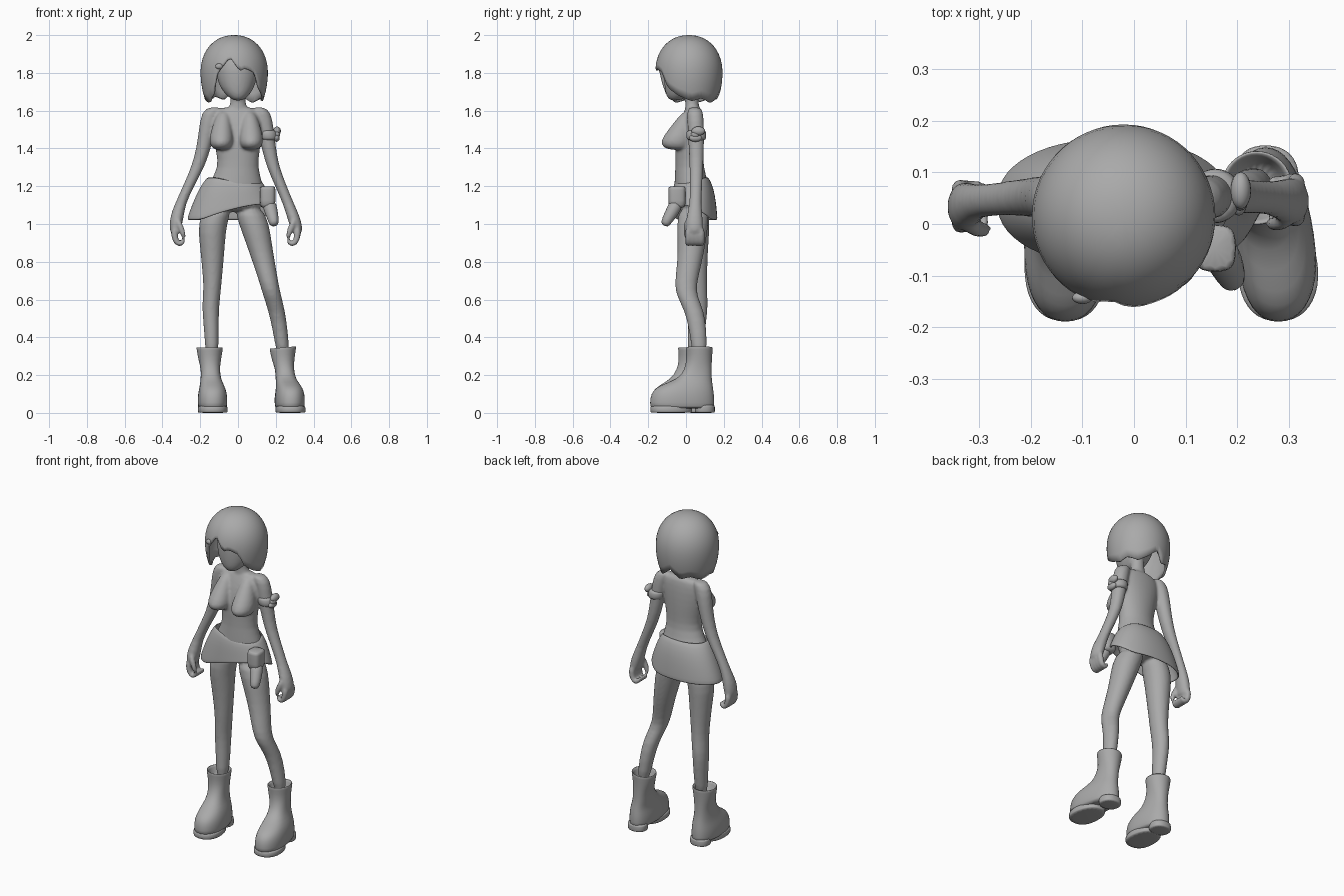
import bpy, bmesh, math
from mathutils import Vector

grey = bpy.data.materials.new("plain_grey")
grey.diffuse_color = (0.4, 0.4, 0.4, 1)


def skin(name, rings, cap_start=True, cap_end=True, levels=1, thick=0):
    """Bridge equal rings of points into one smooth part."""
    bm = bmesh.new()
    loops = [[bm.verts.new(p) for p in r] for r in rings]
    n = len(loops[0])
    for a, b in zip(loops, loops[1:]):
        for i in range(n):
            j = (i + 1) % n
            bm.faces.new((a[i], a[j], b[j], b[i]))
    if cap_start:
        bm.faces.new(loops[0][::-1])
    if cap_end:
        bm.faces.new(loops[-1])
    bmesh.ops.recalc_face_normals(bm, faces=bm.faces)
    if not (cap_start and cap_end):      # open parts: make sure normals face out
        mid = sum((v.co for v in bm.verts), Vector()) / len(bm.verts)
        if sum(f.normal.dot(f.calc_center_median() - mid) for f in bm.faces) < 0:
            bmesh.ops.reverse_faces(bm, faces=bm.faces)
    me = bpy.data.meshes.new(name)
    bm.to_mesh(me)
    bm.free()
    me.shade_smooth()
    me.materials.append(grey)
    ob = bpy.data.objects.new(name, me)
    bpy.context.collection.objects.link(ob)
    if thick:
        s = ob.modifiers.new("thickness", 'SOLIDIFY')
        s.thickness = thick
        s.offset = -1
    if levels:
        ob.modifiers.new("smooth", 'SUBSURF').levels = levels
        ob.modifiers["smooth"].render_levels = levels
    return ob


def oval(x, y, z, rx, ry, sx=0, sy=0, n=18, power=1.0):
    """Level oval ring; sx and sy tilt it, power below 1 squares it."""
    pts = []
    for i in range(n):
        a = 2 * math.pi * i / n
        c, s = math.cos(a), math.sin(a)
        dx = rx * 1.02 * math.copysign(abs(c) ** power, c)
        dy = ry * 1.02 * math.copysign(abs(s) ** power, s)
        pts.append((x + dx, y + dy, z + sx * dx + sy * dy))
    return pts


def loft(name, specs, **kw):
    return skin(name, [oval(*s) for s in specs], **kw)


def tube(name, pts, radii, n=8):
    """Tube with its rings square to the path."""
    pts = [Vector(p) for p in pts]
    rings = []
    for i, (p, r) in enumerate(zip(pts, radii)):
        d = pts[min(i + 1, len(pts) - 1)] - pts[max(i - 1, 0)]
        side = d.cross(Vector((0, 1, 0))).normalized()
        up = d.cross(side).normalized()
        rings.append([p + r * (math.cos(2 * math.pi * k / n) * side + math.sin(2 * math.pi * k / n) * up)
                      for k in range(n)])
    return skin(name, rings)


def ball(name, loc, scale):
    bpy.ops.mesh.primitive_uv_sphere_add(segments=16, ring_count=10, radius=1, location=loc)
    ob = bpy.context.object
    ob.name = name
    ob.scale = scale
    ob.data.shade_smooth()
    ob.data.materials.append(grey)


body = []      # parts melted into one skin at the end

# Head and neck
body.append(loft("head", [
    (0, -.06, 1.652, .022, .022), (0, -.045, 1.675, .055, .06), (-.005, -.025, 1.72, .09, .088),
    (-.005, -.008, 1.78, .108, .108), (-.005, 0, 1.85, .118, .115), (-.005, 0, 1.92, .07, .07)]))
body.append(loft("neck", [(0, .03, 1.74, .04, .04), (0, .03, 1.66, .038, .034), (0, .033, 1.62, .043, .036),
                          (0, .035, 1.57, .08, .045)]))

# Bobbed hair: a dome whose hem height follows the angle from the front
HEM = [(-180, 1.71), (-160, 1.655), (-140, 1.675), (-115, 1.645), (-90, 1.66), (-62, 1.64), (-42, 1.69),
       (-30, 1.80), (-8, 1.885), (10, 1.81), (20, 1.825), (38, 1.80), (50, 1.72), (70, 1.68), (95, 1.65),
       (115, 1.665), (140, 1.64), (160, 1.665), (180, 1.71)]


def hem(deg):
    for (a, za), (b, zb) in zip(HEM, HEM[1:]):
        if a <= deg <= b:
            return za + (zb - za) * (deg - a) / (b - a)


def dome_radius(z):
    if z > 1.80:
        return .178 * max(0, 1 - ((z - 1.80) / .20) ** 2.15) ** (1 / 2.15)
    return .178 - .026 * ((1.80 - z) / .15) ** 2


N = 60
hair_rings = []
for k in range(15):
    t = .03 + .97 * k / 14
    ring = []
    for i in range(N):
        deg = -180 + 360 * i / N
        a = math.radians(deg)
        z = 2.0 - (2.0 - hem(deg)) * t ** 1.9
        r = dome_radius(z)
        ring.append((-.02 + r * math.sin(a), .015 - r * math.cos(a), z))
    hair_rings.append(ring)
skin("hair", hair_rings, cap_end=False, levels=0, thick=.012)
ball("hair_clip", (-.10, -.143, 1.835), (.02, .012, .015))

# Torso
body.append(loft("torso", [
    (-.005, .037, 1.62, .06, .036), (-.005, .04, 1.605, .13, .046), (-.005, .03, 1.54, .143, .064),
    (-.005, .02, 1.45, .127, .075), (0, .018, 1.38, .114, .075), (0, .018, 1.30, .103, .073),
    (-.01, .028, 1.22, .14, .09), (-.025, .04, 1.12, .165, .1), (-.02, .04, 1.06, .13, .085)]))
for side, cx in (("left", -.088), ("right", .07)):
    body.append(loft("bust_" + side, [
        (cx * .85, .018, 1.605, .028, .03), (cx * .95, -.012, 1.53, .048, .057),
        (cx, -.042, 1.46, .064, .082), (cx, -.052, 1.42, .062, .085), (cx, -.04, 1.39, .04, .058)]))


# Flared skirt: the hem is raised only at the front right
def skirt_ring(x, y, z, rx, ry, lift):
    out = []
    for px, py, pz in oval(x, y, z, rx, ry, 0, 0, 28, .92):
        d = .75 * (px - x) / rx - .65 * (py - y) / ry
        out.append((px, py, pz + lift * max(0, d)))
    return out


skin("skirt", [skirt_ring(-.018, .03, 1.25, .142, .087, -.03), skirt_ring(-.026, .038, 1.195, .174, .106, -.01),
               skirt_ring(-.034, .042, 1.11, .203, .116, .03), skirt_ring(-.04, .043, 1.04, .223, .121, .07),
               skirt_ring(-.04, .043, 1.022, .225, .122, .08)], cap_start=False, cap_end=False, thick=.01)

# Hip pouch with a hanging holster
skin("pouch", [oval(.157, -.047, z, .041, .046, 0, 0, 12, .6) for z in (1.20, 1.19, 1.12, 1.08)])
tube("holster", [(.16, -.045, 1.12), (.175, -.07, 1.07), (.188, -.1, 1.02), (.193, -.117, .99)],
     [.042, .037, .031, .022], 10)

# Arms: x, y, z and the two radii down from the shoulder
ARMS = {
    "left": [(-.12, .045, 1.62, .03, .03), (-.144, .045, 1.595, .05, .045), (-.163, .05, 1.5, .044, .045),
             (-.182, .052, 1.4, .038, .04), (-.212, .052, 1.3, .035, .036), (-.263, .048, 1.2, .029, .032),
             (-.308, .045, 1.1, .029, .031), (-.323, .036, 1.04, .036, .045), (-.332, .033, .98, .032, .048),
             (-.332, .033, .945, .024, .042)],
    "right": [(.105, .045, 1.62, .03, .03), (.128, .048, 1.595, .047, .044), (.148, .053, 1.5, .042, .043),
              (.163, .055, 1.4, .038, .04), (.185, .055, 1.3, .033, .036), (.228, .053, 1.2, .031, .032),
              (.27, .05, 1.1, .029, .031), (.293, .045, 1.04, .035, .043), (.31, .045, .98, .032, .046),
              (.314, .045, .945, .024, .041)],
}
for side, rings in ARMS.items():
    body.append(loft("arm_" + side, rings))
    hx, hy = rings[-2][:2]
    m = -1 if hx > 0 else 1          # towards the body
    for f in range(4):               # curled fingers
        y = hy - .033 + .023 * f
        body.append(tube(f"finger_{side}_{f}", [
            (hx - .004 * m, y, .985), (hx - .006 * m, y, .93), (hx + .012 * m, y, .892),
            (hx + .037 * m, y, .892), (hx + .046 * m, y, .925)], [.021, .02, .019, .016, .012]))
    body.append(tube("thumb_" + side, [
        (hx + .008 * m, hy - .03, 1.03), (hx + .028 * m, hy - .045, .985),
        (hx + .043 * m, hy - .045, .945), (hx + .046 * m, hy - .04, .92)], [.018, .018, .016, .011]))

# Arm ribbon with a bow
loft("arm_ribbon", [(.153, .054, 1.50, .043, .046), (.156, .054, 1.485, .05, .053),
                    (.16, .055, 1.455, .05, .053), (.163, .055, 1.44, .042, .045)])
ball("bow_knot", (.205, .05, 1.475), (.018, .024, .022))
ball("bow_loop_top", (.207, .065, 1.492), (.02, .036, .024))
ball("bow_loop_bottom", (.203, .05, 1.455), (.018, .034, .02))

# Legs
body.append(loft("leg_left", [
    (-.1, .045, 1.10, .075, .08), (-.137, .042, 1.0, .076, .083), (-.136, .046, .9, .067, .073),
    (-.135, .05, .8, .058, .063), (-.135, .054, .68, .047, .056), (-.14, .058, .62, .046, .055),
    (-.146, .062, .54, .044, .053), (-.14, .055, .43, .038, .045), (-.138, .043, .28, .034, .038)]))
body.append(loft("leg_right", [
    (.05, .045, 1.10, .075, .08), (.085, .035, 1.0, .08, .083), (.11, .03, .9, .068, .074),
    (.136, .02, .8, .059, .065), (.166, -.003, .68, .049, .058), (.181, .004, .62, .047, .054),
    (.205, .045, .54, .044, .051), (.225, .065, .43, .039, .045), (.243, .073, .28, .034, .038)]))

# Melt the body parts into one continuous skin
bpy.ops.object.select_all(action='DESELECT')
for ob in body:
    ob.select_set(True)
bpy.context.view_layer.objects.active = next(o for o in body if o.name == "torso")
bpy.ops.object.convert(target='MESH')
bpy.ops.object.join()
skin_ob = bpy.context.object
skin_ob.name = "body"
rm = skin_ob.modifiers.new("one_skin", 'REMESH')
rm.mode = 'VOXEL'
rm.voxel_size = .0075
rm.use_smooth_shade = True
sm = skin_ob.modifiers.new("soft_joins", 'SMOOTH')
sm.factor, sm.iterations = .5, 6

# Boots: foot, open shaft, sole and heel; tx, ty is the shaft's centre
for side, fx, tx, ty, tilt in (("left", -.133, -.15, .03, 0), ("right", .28, .238, .07, .09)):
    back = ty + .078

    def slab(z, front, rear, w, x=fx):
        """Foot outline that narrows and swings under the shaft towards the heel."""
        out = []
        for px, py, pz in oval(x, (front + rear) / 2, z, w, (rear - front) / 2, 0, 0, 20, .85):
            t = min(1, max(0, (py + .1) / (back + .1)))
            out.append((x + (px - x) * (1 - .14 * t) + (tx - x) * .6 * t, py, pz))
        return out
    ax = (fx + tx) / 2
    skin("boot_" + side, [
        slab(.022, -.178, back - .005, .072), slab(.03, -.19, back, .079), slab(.08, -.188, back, .081),
        slab(.115, -.176, back - .004, .075), slab(.145, -.142, back - .008, .067, fx * .8 + ax * .2),
        slab(.18, ty - .108, back - .013, .057, ax), slab(.23, ty - .077, back - .013, .053, ax * .7 + tx * .3),
        oval(tx, ty, .28, .059, .066, 0, 0, 20),
        oval(tx, ty, .338, .069, .071, tilt, 0, 20), oval(tx, ty, .348, .07, .072, tilt, 0, 20),
        oval(tx, ty, .347, .058, .061, tilt, 0, 20), oval(tx, ty, .27, .045, .048, 0, 0, 20)])
    skin("sole_" + side, [slab(z, -.188, .03, .079) for z in (0, .004, .03, .04)])
    skin("heel_" + side, [slab(z, back - .1, back + .004, .066) for z in (0, .004, .035, .045)])
